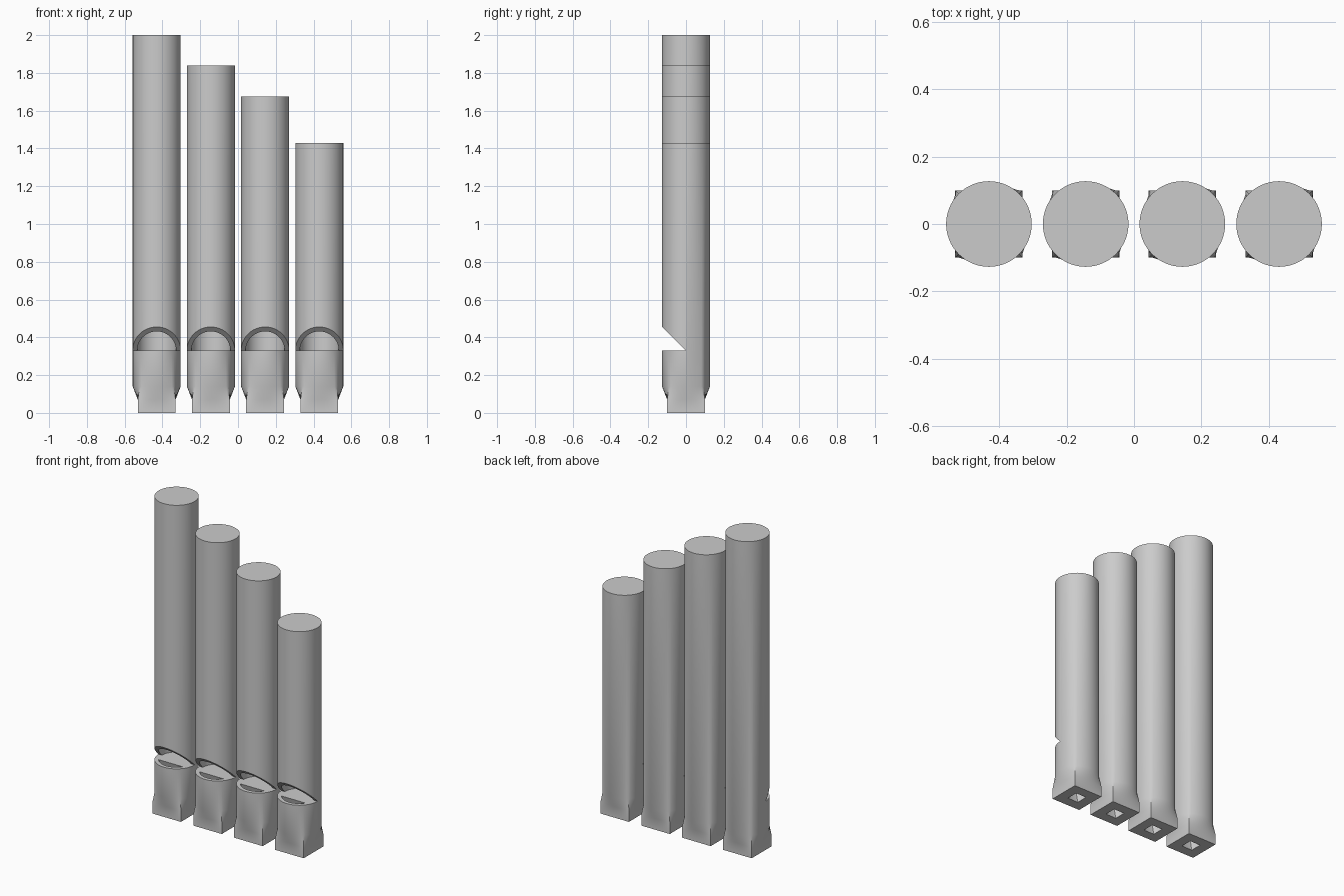
import bpy, bmesh, math
from mathutils import Vector

cube = bpy.data.objects.get("Cube")
if cube:
    bpy.data.objects.remove(cube, do_unlink=True)

R_OUT, R_IN = 0.127, 0.103
MOUTH_Z = 0.33
N = 64

grey = bpy.data.materials.new("plain grey")
grey.use_nodes = True
grey.diffuse_color = (0.6, 0.6, 0.6, 1)
grey.node_tree.nodes["Principled BSDF"].inputs["Base Color"].default_value = (0.6, 0.6, 0.6, 1)


def circle(r):
    """Counter-clockwise circle starting at the back right corner direction."""
    return [(r * math.cos(math.radians(135) + i * math.tau / N),
             r * math.sin(math.radians(135) + i * math.tau / N)) for i in range(N)]


def square(h):
    """Square outline with evenly spaced points, matching the circle's order."""
    corners = [Vector(c) * h for c in ((-1, 1), (-1, -1), (1, -1), (1, 1))]
    q = N // 4
    return [tuple(corners[i // q].lerp(corners[(i // q + 1) % 4], (i % q) / q))
            for i in range(N)]


def slit(half):
    """Windway outlet: a circular arc at the front closed by a straight chord."""
    spread = math.asin(half / R_IN)
    n_arc = N * 3 // 4
    pts = []
    for i in range(n_arc):
        a = -math.pi / 2 - spread + 2 * spread * i / n_arc
        pts.append((R_IN * math.cos(a), R_IN * math.sin(a)))
    y = -R_IN * math.cos(spread)
    n_chord = N - n_arc
    return pts + [(half - 2 * half * i / n_chord, y) for i in range(n_chord)]


def new_object(name, bm, x):
    bmesh.ops.recalc_face_normals(bm, faces=bm.faces)
    mesh = bpy.data.meshes.new(name)
    bm.to_mesh(mesh)
    bm.free()
    mesh.materials.append(grey)
    obj = bpy.data.objects.new(name, mesh)
    obj.location.x = x
    bpy.context.collection.objects.link(obj)
    return obj


def loft(name, x, sections):
    """Closed solid through (outline, height) sections."""
    bm = bmesh.new()
    rings = [[bm.verts.new((px, py, z)) for px, py in pts] for pts, z in sections]
    for a, b in zip(rings, rings[1:]):
        for i in range(len(a)):
            j = (i + 1) % len(a)
            bm.faces.new((a[i], a[j], b[j], b[i]))
    bm.faces.new(rings[0][::-1])
    bm.faces.new(rings[-1])
    return new_object(name, bm, x)


def mouth_wedge(name, x):
    """Triangular prism: flat floor with a sloping upper lip."""
    bm = bmesh.new()
    d = 0.2
    profile = [(0, MOUTH_Z), (-d, MOUTH_Z), (-d, MOUTH_Z + d * 0.985)]
    face = bm.faces.new([bm.verts.new((-d, y, z)) for y, z in profile])
    ext = bmesh.ops.extrude_face_region(bm, geom=[face])
    verts = [v for v in ext["geom"] if isinstance(v, bmesh.types.BMVert)]
    bmesh.ops.translate(bm, verts=verts, vec=(2 * d, 0, 0))
    return new_object(name, bm, x)


def carve(obj, cutters):
    """Subtract the cutters, bake the result and discard them."""
    for c in cutters:
        c.hide_render = True
        mod = obj.modifiers.new(c.name, "BOOLEAN")
        mod.operation = "DIFFERENCE"
        mod.solver = "EXACT"
        mod.object = c
    bpy.context.view_layer.update()
    baked = bpy.data.meshes.new_from_object(
        obj.evaluated_get(bpy.context.evaluated_depsgraph_get()))
    obj.modifiers.clear()
    obj.data = baked
    for c in cutters:
        bpy.data.objects.remove(c, do_unlink=True)


def whistle_pipe(name, x, height):
    # Square mouthpiece blending into a round tube
    pipe = loft(name, x, [(square(0.1), 0), (square(0.1), 0.07),
                          (circle(R_OUT), 0.14), (circle(R_OUT), height)])
    # Hollow bore, sounding mouth and tapering air passage
    bore = loft("bore_cutter", x, [(circle(R_IN), MOUTH_Z), (circle(R_IN), height - 0.03)])
    wedge = mouth_wedge("mouth_cutter", x)
    windway = loft("windway_cutter", x, [(square(0.037), -0.02), (square(0.037), 0),
                                         (slit(0.084), MOUTH_Z), (slit(0.084), MOUTH_Z + 0.02)])
    carve(pipe, [bore, wedge, windway])
    bpy.ops.object.select_all(action="DESELECT")
    pipe.select_set(True)
    bpy.context.view_layer.objects.active = pipe
    bpy.ops.object.shade_smooth_by_angle(angle=math.radians(30))


# Four pipes, longest on the model's right
names = ("longest_pipe", "long_pipe", "short_pipe", "shortest_pipe")
for i, (name, height) in enumerate(zip(names, (2.0, 1.84, 1.675, 1.43))):
    whistle_pipe(name, (i - 1.5) * 0.287, height)
